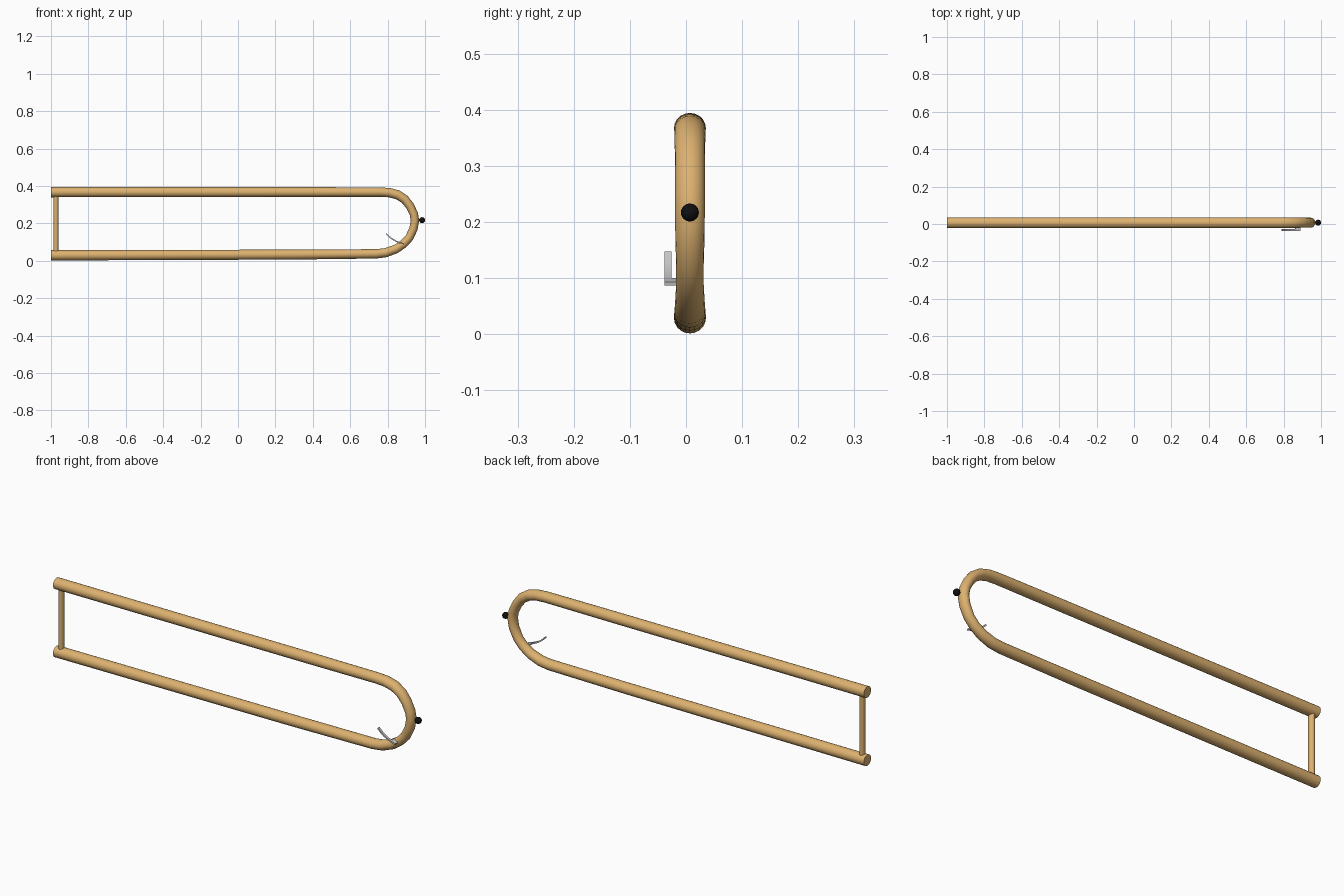
import bpy, bmesh, math
from mathutils import Vector

if "Cube" in bpy.data.objects:
    bpy.data.objects.remove(bpy.data.objects["Cube"])

Y0 = 0.007  # centre plane of the tubing


def material(name, rgb):
    m = bpy.data.materials.new(name)
    m.diffuse_color = (*rgb, 1)
    m.use_nodes = True
    m.node_tree.nodes["Principled BSDF"].inputs["Base Color"].default_value = m.diffuse_color
    return m


WOOD = material("tan", (0.72, 0.44, 0.16))
BLACK = material("black", (0.005, 0.005, 0.005))


def finish(bm, name, mat=None, angle=40):
    bmesh.ops.recalc_face_normals(bm, faces=bm.faces)
    me = bpy.data.meshes.new(name)
    bm.to_mesh(me)
    bm.free()
    ob = bpy.data.objects.new(name, me)
    bpy.context.collection.objects.link(ob)
    if mat:
        me.materials.append(mat)
    bpy.ops.object.select_all(action='DESELECT')
    bpy.context.view_layer.objects.active = ob
    ob.select_set(True)
    bpy.ops.object.shade_smooth_by_angle(angle=math.radians(angle))
    return ob


def sweep(name, path, section, y, mat=None, angle=40):
    """Sweep a section (in-plane, y) along a path of (x, z, in-plane scale, y scale)."""
    bm = bmesh.new()
    pts = [Vector((p[0], 0, p[1])) for p in path]
    rings = []
    for i, p in enumerate(pts):
        a = (p - pts[i - 1]).normalized() if i else Vector()
        b = (pts[i + 1] - p).normalized() if i < len(pts) - 1 else Vector()
        t = (a + b).normalized()
        n = Vector((-t.z, 0, t.x))
        rings.append([bm.verts.new(p + n * u * path[i][2] + Vector((0, y + v * path[i][3], 0)))
                      for u, v in section])
    k = len(section)
    for r, s in zip(rings, rings[1:]):
        for j in range(k):
            bm.faces.new((r[j], r[(j + 1) % k], s[(j + 1) % k], s[j]))
    bm.faces.new(rings[0])
    bm.faces.new(rings[-1])
    return finish(bm, name, mat, angle)


def circle(n):
    return [(math.cos(2 * math.pi * i / n), math.sin(2 * math.pi * i / n)) for i in range(n)]


# U-shaped tube, slightly slimmer around the bend
sweep("bent_tube", [
    (-1, 0.367, 0.0275, 0.0285), (0.4, 0.367, 0.0265, 0.0285),
    (0.76, 0.367, 0.025, 0.028), (0.81, 0.364, 0.025, 0.028),
    (0.855, 0.352, 0.025, 0.0275), (0.892, 0.328, 0.024, 0.027),
    (0.92, 0.292, 0.023, 0.0265), (0.94, 0.25, 0.0225, 0.0265),
    (0.946, 0.215, 0.0225, 0.0265), (0.938, 0.17, 0.0225, 0.026),
    (0.915, 0.122, 0.0225, 0.0245), (0.885, 0.09, 0.0225, 0.0245),
    (0.845, 0.063, 0.0235, 0.026), (0.79, 0.043, 0.0245, 0.0275),
    (0.74, 0.037, 0.025, 0.028), (0.3, 0.033, 0.0265, 0.0285),
    (-1, 0.029, 0.0275, 0.0285)], circle(20), Y0, WOOD)

# Cross bar joining the open ends
sweep("end_bar", [(-0.973, 0.03, 0.0135, 0.016), (-0.973, 0.366, 0.0135, 0.016)],
      circle(16), Y0, WOOD)

# Round tip bead
bm = bmesh.new()
bmesh.ops.create_uvsphere(bm, u_segments=20, v_segments=12, radius=0.016)
bmesh.ops.translate(bm, verts=bm.verts, vec=(0.984, Y0, 0.217))
finish(bm, "tip_bead", BLACK, 60)

# Curved metal lever and the tab holding it to the tube
RECT = [(-1, -1), (1, -1), (1, 1), (-1, 1)]
T, W = 0.0035, 0.006
sweep("lever_blade", [(0.792, 0.145, T, W), (0.808, 0.129, T, W), (0.826, 0.115, T, W),
                      (0.846, 0.104, T, W), (0.866, 0.096, T, W), (0.886, 0.091, T, W)],
      RECT, -0.032, None, 30)
sweep("lever_tab", [(0.862, 0.097, T, 0.018), (0.888, 0.090, T, 0.018)], RECT, -0.02, None, 30)
